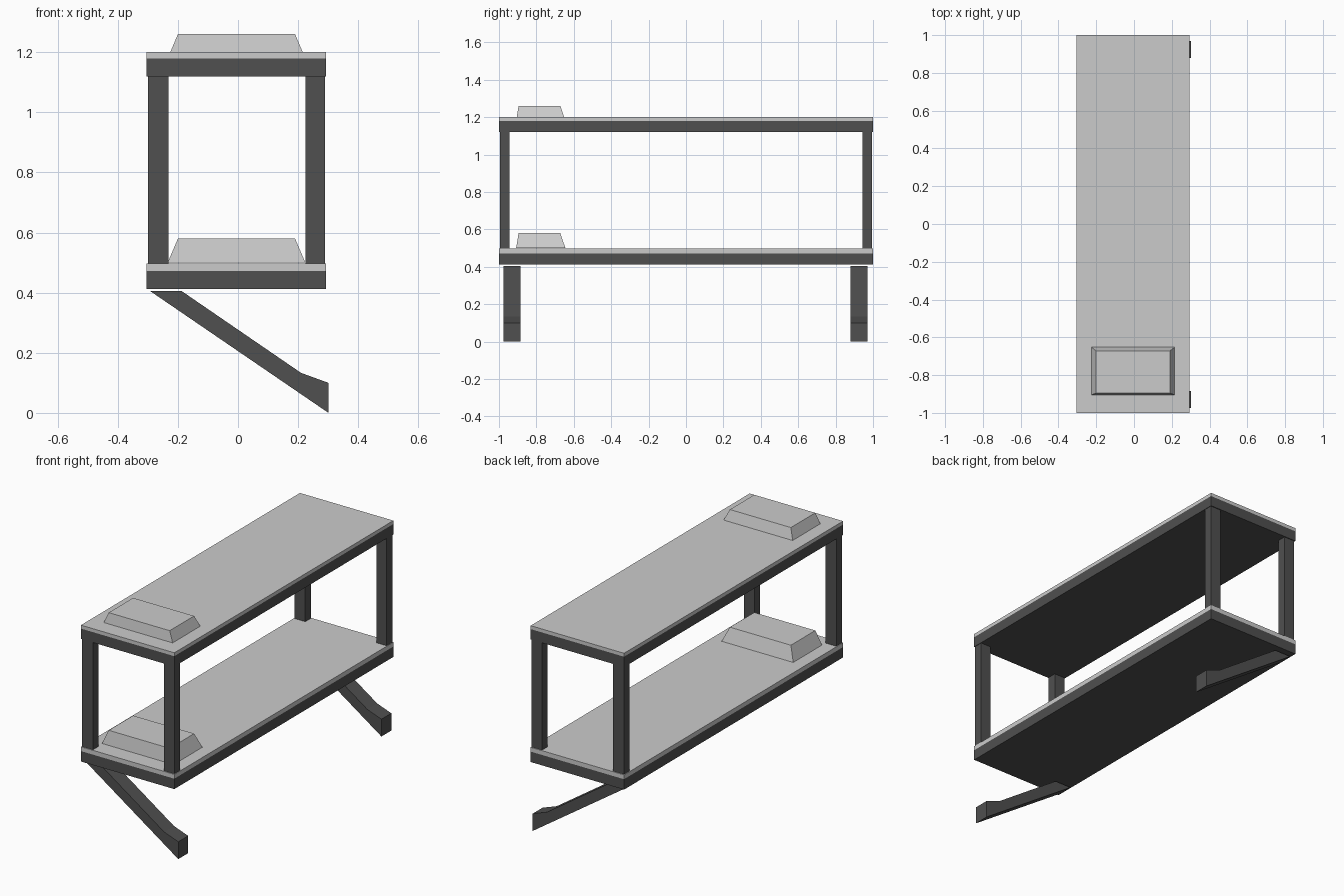
import bpy, bmesh

if "Cube" in bpy.data.objects:
    bpy.data.objects.remove(bpy.data.objects["Cube"])

dark = bpy.data.materials.new("dark_frame")
dark.diffuse_color = (0.08, 0.08, 0.08, 1)
dark.use_nodes = True
dark.node_tree.nodes["Principled BSDF"].inputs["Base Color"].default_value = dark.diffuse_color


def make(name, bm, mat=None):
    bmesh.ops.recalc_face_normals(bm, faces=bm.faces)
    me = bpy.data.meshes.new(name)
    bm.to_mesh(me)
    bm.free()
    ob = bpy.data.objects.new(name, me)
    bpy.context.collection.objects.link(ob)
    if mat:
        me.materials.append(mat)
    return ob


def box(name, x, y, z, mat=None, top_x=None, top_y=None):
    """Box from ranges; optional different top ranges give a tapered block."""
    bm = bmesh.new()
    bmesh.ops.create_cube(bm, size=1)
    for v in bm.verts:
        up = v.co.z > 0
        rx = top_x if up and top_x else x
        ry = top_y if up and top_y else y
        v.co = (rx[v.co.x > 0], ry[v.co.y > 0], z[up])
    return make(name, bm, mat)


def extrude_y(name, profile, y0, y1, mat):
    bm = bmesh.new()
    face = bm.faces.new([bm.verts.new((x, y0, z)) for x, z in profile])
    out = bmesh.ops.extrude_face_region(bm, geom=[face])
    verts = [g for g in out["geom"] if isinstance(g, bmesh.types.BMVert)]
    bmesh.ops.translate(bm, verts=verts, vec=(0, y1 - y0, 0))
    return make(name, bm, mat)


X, Y = (-0.304, 0.293), (-1.0, 1.0)

# Two bunks: frame, mattress, tapered pillow
for label, base, mid, top, pillow in (("lower", 0.412, 0.472, 0.497, 0.50),
                                      ("upper", 1.12, 1.18, 1.20, 1.18)):
    box(label + "_bed_frame", X, Y, (base, mid), dark)
    box(label + "_mattress", X, Y, (mid, top))
    box(label + "_pillow", (-0.234, 0.224), (-0.908, -0.645),
        (pillow, pillow + 0.08), None, (-0.20, 0.19), (-0.895, -0.672))

# Corner posts
for x in ((-0.300, -0.231), (0.224, 0.290)):
    for y in ((-0.995, -0.944), (0.944, 0.995)):
        box("corner_post", x, y, (0.472, 1.12), dark)

# Slanted legs
leg = [(-0.292, 0.405), (-0.187, 0.405), (0.21, 0.133),
       (0.301, 0.10), (0.301, 0.0)]
for y0, y1 in ((-0.975, -0.885), (0.88, 0.97)):
    extrude_y("slanted_leg", leg, y0, y1, dark)
